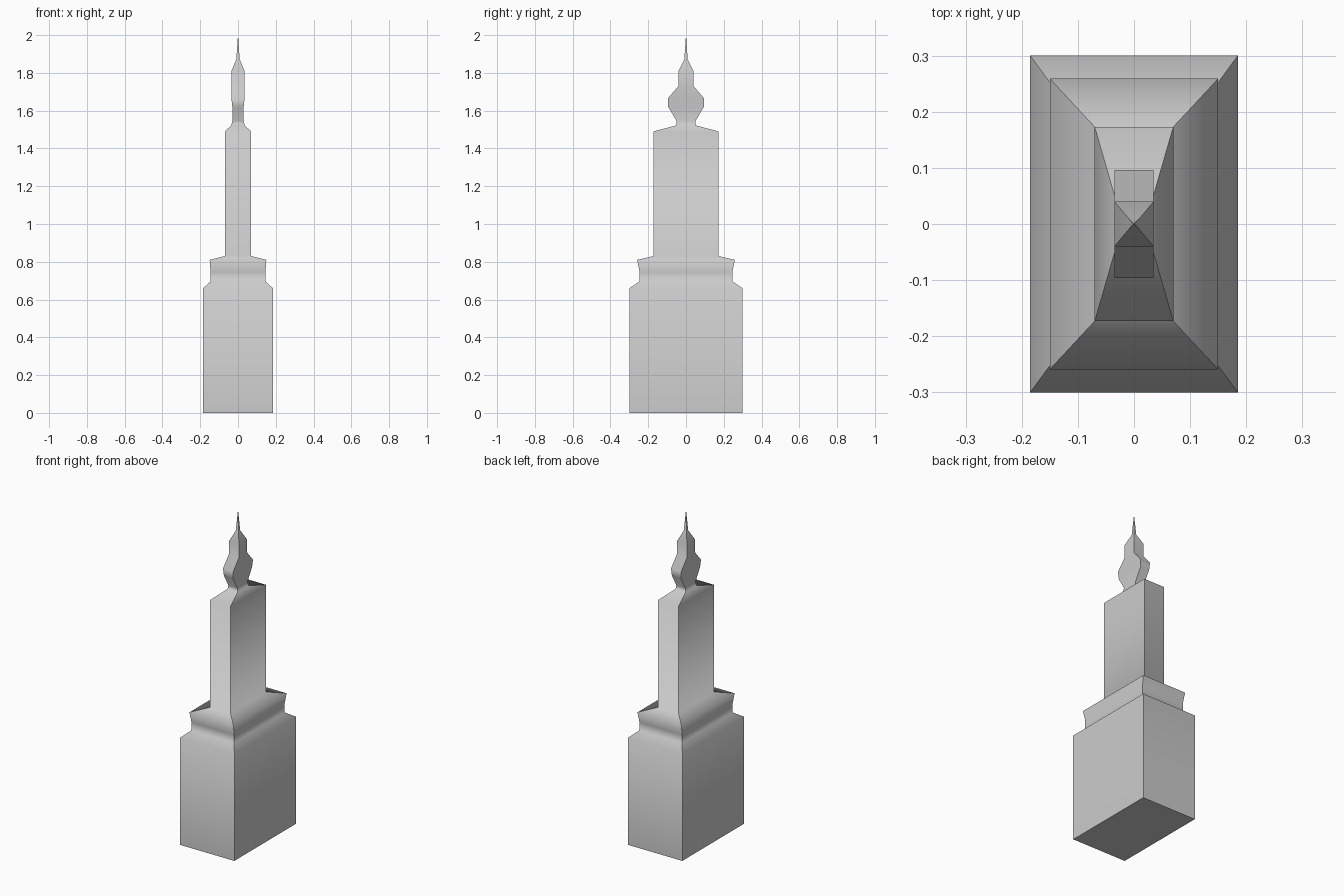
import bpy, bmesh

if "Cube" in bpy.data.objects:
    bpy.data.objects.remove(bpy.data.objects["Cube"])


def rect_loft(name, sections):
    """Loft rectangular sections (half x, half y, z); zero width makes a tip."""
    bm = bmesh.new()
    rings = []
    for hx, hy, z in sections:
        if hx == 0:
            rings.append([bm.verts.new((0, 0, z))] * 4)
        else:
            rings.append([bm.verts.new((sx * hx, sy * hy, z))
                          for sx, sy in ((-1, -1), (1, -1), (1, 1), (-1, 1))])
    bottom = bm.faces.new(rings[0][::-1])
    for low, high in zip(rings, rings[1:]):
        for i in range(4):
            j = (i + 1) % 4
            corners = [low[i], low[j], high[j], high[i]]
            bm.faces.new(list(dict.fromkeys(corners)))
    # Smooth up the moulding, crisp on the corners and underside
    for f in bm.faces:
        f.smooth = True
    for e in bm.edges:
        a, b = e.verts
        e.smooth = abs(a.co.z - b.co.z) < 1e-5 and bottom not in e.link_faces
    bmesh.ops.recalc_face_normals(bm, faces=bm.faces)
    mesh = bpy.data.meshes.new(name)
    bm.to_mesh(mesh)
    bm.free()
    obj = bpy.data.objects.new(name, mesh)
    bpy.context.collection.objects.link(obj)
    return obj


# Base block, moulded ledge, shaft, swelling finial and needle tip
base = [(0.185, 0.30, 0), (0.185, 0.30, 0.66)]
ledge = [(0.146, 0.247, 0.695), (0.145, 0.245, 0.745), (0.15, 0.259, 0.81)]
shaft = [(0.07, 0.173, 0.83), (0.07, 0.173, 1.49)]
finial = [(0.035, 0.052, 1.522), (0.03, 0.05, 1.545), (0.03, 0.094, 1.62),
          (0.035, 0.096, 1.665), (0.035, 0.04, 1.73), (0.035, 0.04, 1.81)]
needle = [(0.009, 0.009, 1.872), (0, 0, 2.0)]
rect_loft("stepped_spire", base + ledge + shaft + finial + needle)
